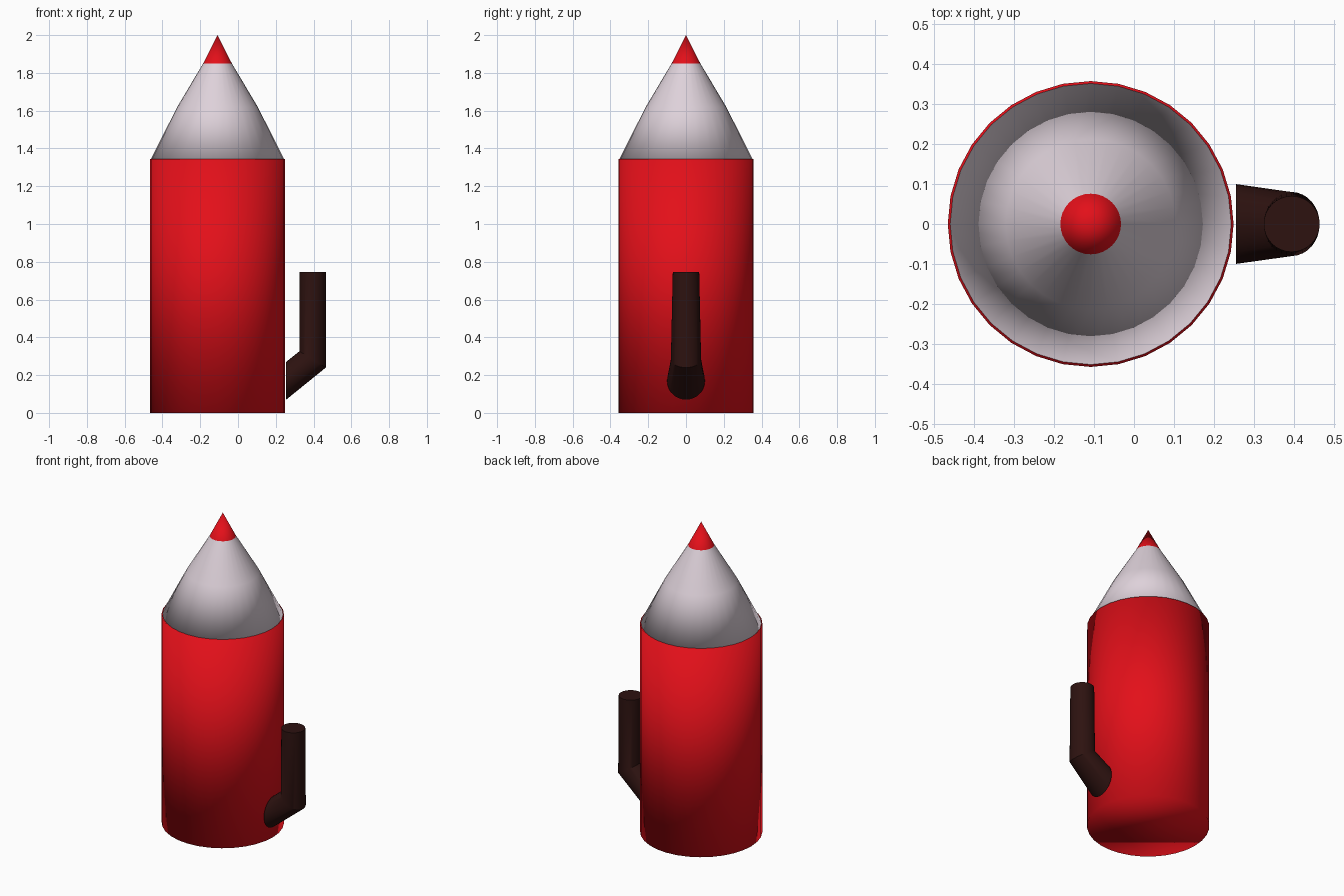
import bpy, bmesh
from math import cos, sin, tau

if "Cube" in bpy.data.objects:
    bpy.data.objects.remove(bpy.data.objects["Cube"])

SIDES = 32
CX = -0.1085  # axis of the body


def material(name, rgb):
    m = bpy.data.materials.new(name)
    m.diffuse_color = (*rgb, 1)
    m.use_nodes = True
    m.node_tree.nodes["Principled BSDF"].inputs["Base Color"].default_value = m.diffuse_color
    return m


def loft(name, rings, mat, cap_start=True, cap_end=True):
    """Skin a list of vertex rings; a one-point ring becomes an apex."""
    bm = bmesh.new()
    loops = [[bm.verts.new(p) for p in ring] for ring in rings]
    for a, b in zip(loops, loops[1:]):
        for i in range(SIDES):
            j = (i + 1) % SIDES
            if len(b) == 1:
                bm.faces.new((a[i], a[j], b[0]))
            else:
                bm.faces.new((a[i], a[j], b[j], b[i]))
    if cap_start:
        bm.faces.new(loops[0])
    if cap_end and len(loops[-1]) > 1:
        bm.faces.new(loops[-1])
    bmesh.ops.recalc_face_normals(bm, faces=bm.faces)
    for f in bm.faces:
        f.smooth = True
    mesh = bpy.data.meshes.new(name)
    bm.to_mesh(mesh)
    bm.free()
    mesh.materials.append(mat)
    obj = bpy.data.objects.new(name, mesh)
    bpy.context.collection.objects.link(obj)
    return obj


def ring(cx, cz, rx, ry, rz=0.0):
    """Ellipse with its first axis along (rx, 0, rz) and its second along y."""
    return [(cx + rx * cos(t), ry * sin(t), cz + rz * cos(t))
            for t in (tau * i / SIDES for i in range(SIDES))]


red = material("red", (0.77, 0.005, 0.01))
white = material("pale_grey", (0.73, 0.64, 0.70))
brown = material("dark_brown", (0.026, 0.006, 0.005))

# Cylindrical body
loft("body", [ring(CX, 0, 0.358, 0.358), ring(CX, 1.345, 0.358, 0.358)], red)

# Tapered top and its coloured point
loft("cone", [ring(CX, 1.345, 0.352, 0.352), ring(CX, 1.62, 0.213, 0.213),
              ring(CX, 1.85, 0.076, 0.076)], white, cap_end=False)
loft("tip", [ring(CX, 1.85, 0.076, 0.076), [(CX, 0, 2.0)]], red, cap_start=False)

# Bent side pipe: wide mouth at the body, mitred elbow, upright end
pipe = loft("side_pipe", [ring(0.255, 0.17, 0, 0.1, -0.1),
                          ring(0.395, 0.283, 0.07, 0.08, -0.043),
                          ring(0.395, 0.745, 0.07, 0.07)], brown)
bpy.context.view_layer.objects.active = pipe
pipe.select_set(True)
bpy.ops.object.shade_smooth_by_angle()
